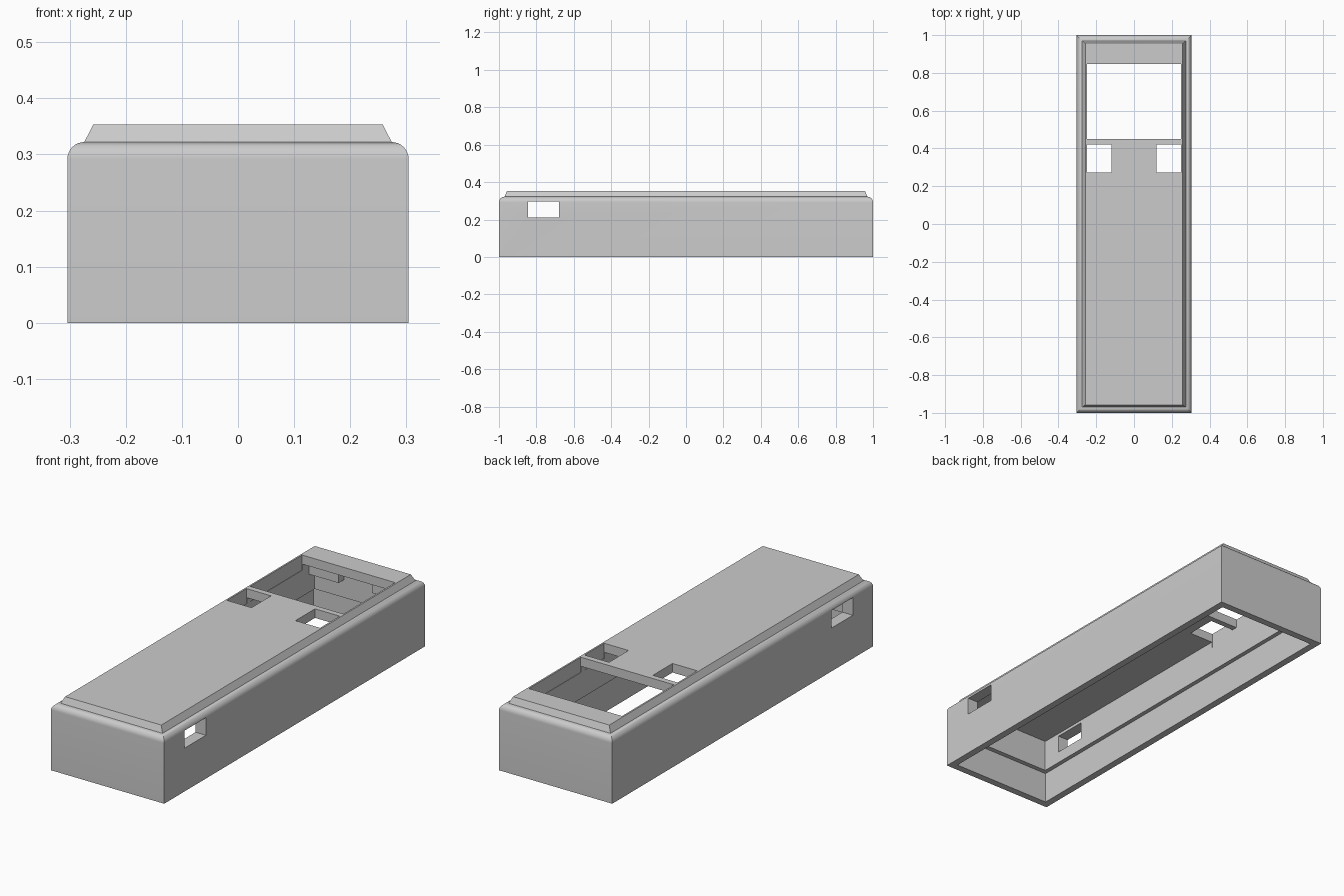
import bpy
import bmesh
import math

old = bpy.data.objects.get("Cube")
if old:
    bpy.data.objects.remove(old, do_unlink=True)

grey = bpy.data.materials.new("plain_grey")
grey.use_nodes = True
colour = (0.6, 0.6, 0.6, 1)
grey.diffuse_color = colour
grey.node_tree.nodes["Principled BSDF"].inputs["Base Color"].default_value = colour


def loft(name, rings):
    """Stack centred rectangles (half x, half y, z) into a closed solid."""
    bm = bmesh.new()
    loops = [[bm.verts.new((sx * hx, sy * hy, z))
              for sx, sy in ((-1, -1), (1, -1), (1, 1), (-1, 1))]
             for hx, hy, z in rings]
    bm.faces.new(loops[0][::-1])
    bm.faces.new(loops[-1])
    for a, b in zip(loops, loops[1:]):
        for i in range(4):
            j = (i + 1) % 4
            bm.faces.new((a[i], a[j], b[j], b[i]))
    mesh = bpy.data.meshes.new(name)
    bm.to_mesh(mesh)
    bm.free()
    mesh.materials.append(grey)
    obj = bpy.data.objects.new(name, mesh)
    bpy.context.collection.objects.link(obj)
    return obj


def box(name, x, y, z):
    """Box from (min, max) pairs."""
    hx, hy = (x[1] - x[0]) / 2, (y[1] - y[0]) / 2
    obj = loft(name, [(hx, hy, z[0]), (hx, hy, z[1])])
    obj.location = (sum(x) / 2, sum(y) / 2, 0)
    return obj


# Case body: straight walls, rounded shoulder, tapered raised lid
W, L, TOP, R = 0.304, 1.0, 0.322, 0.03
rings = [(W, L, 0)]
for i in range(9):
    a = math.radians(90 * i / 8)
    inset = R * (1 - math.cos(a))
    rings.append((W - inset, L - inset, TOP - R + R * math.sin(a)))
rings.append((0.258, 0.957, 0.353))
case = loft("case_shell", rings)

# Cutters: stepped cavity, lid openings and side ports
IN_X, IN_Y, CEIL = 0.248, 0.942, 0.309
cutters = [
    loft("lower_cavity_cutter", [(0.269, 0.965, -0.1), (0.269, 0.965, 0.153)]),
    loft("upper_cavity_cutter", [(IN_X, IN_Y, 0.1), (IN_X, IN_Y, CEIL)]),
    box("display_cutter", (-0.25, 0.25), (0.45, 0.848), (0.28, 0.5)),
    box("side_port_cutter", (-0.5, 0.5), (-0.845, -0.68), (0.21, 0.295)),
]
for s in (-1, 1):
    cutters.append(box("button_cutter", sorted((s * 0.118, s * 0.25)),
                       (0.272, 0.422), (0.28, 0.5)))

bpy.context.view_layer.objects.active = case
case.select_set(True)
for c in cutters:
    c.hide_render = True
    mod = case.modifiers.new("cut", 'BOOLEAN')
    mod.operation = 'DIFFERENCE'
    mod.solver = 'EXACT'
    mod.object = c
    bpy.ops.object.modifier_apply(modifier=mod.name)
for c in cutters:
    bpy.data.objects.remove(c, do_unlink=True)
bpy.ops.object.shade_smooth_by_angle(angle=math.radians(25))

# Retaining blocks in the two back corners
for side, s in (("right", -1), ("left", 1)):
    box(side + "_retaining_block", sorted((s * 0.09, s * (IN_X + 0.005))),
        (0.9, IN_Y + 0.005), (0.24, CEIL + 0.005))
